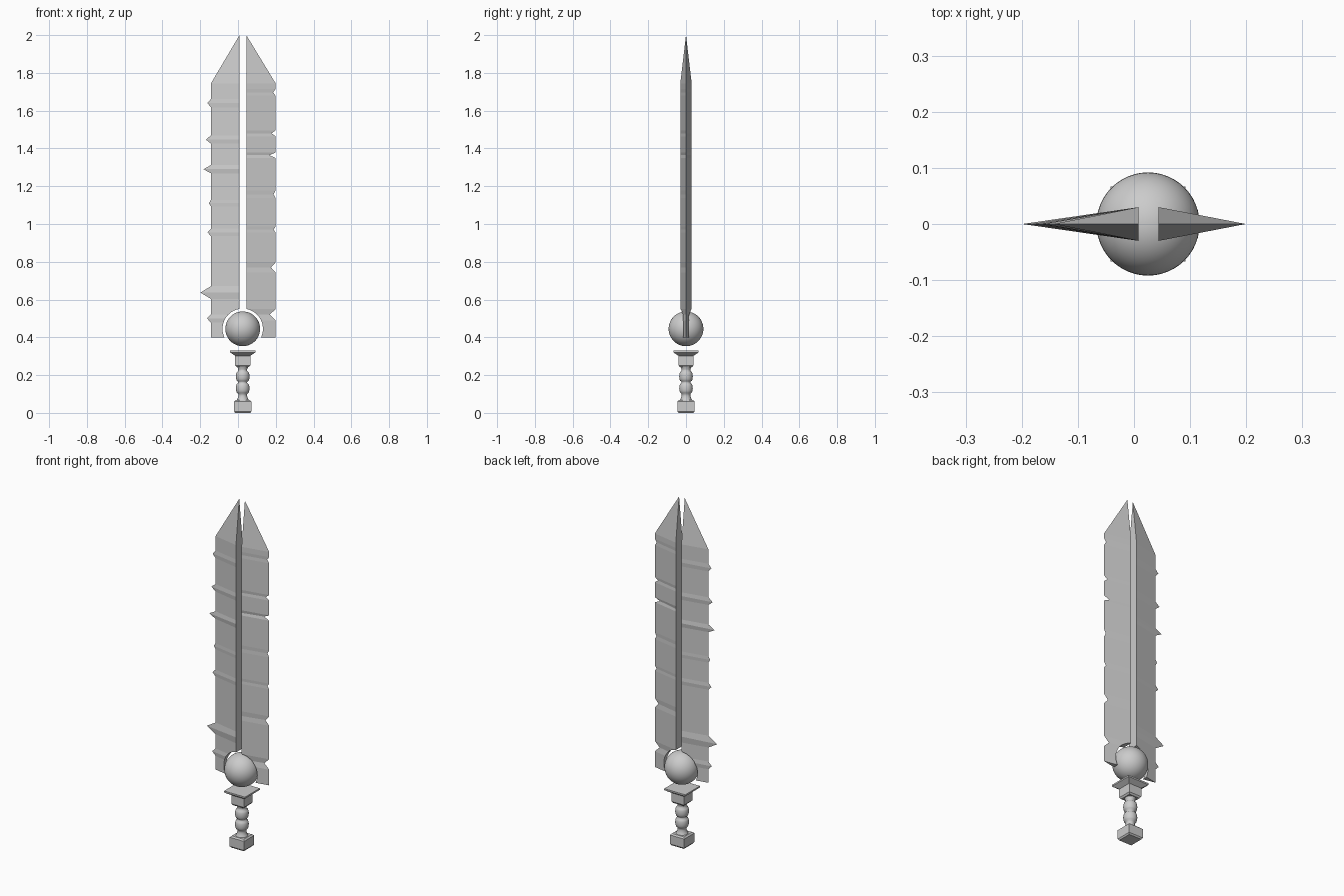
import bpy, bmesh, math

if "Cube" in bpy.data.objects:
    bpy.data.objects.remove(bpy.data.objects["Cube"])

CX = 0.025      # axis of the handle and orb
ORB_Z = 0.445


def make_object(name, bm):
    bmesh.ops.recalc_face_normals(bm, faces=bm.faces)
    mesh = bpy.data.meshes.new(name)
    bm.to_mesh(mesh)
    bm.free()
    ob = bpy.data.objects.new(name, mesh)
    bpy.context.collection.objects.link(ob)
    return ob


def select_only(ob):
    bpy.ops.object.select_all(action='DESELECT')
    ob.select_set(True)
    bpy.context.view_layer.objects.active = ob


def stack(name, profile, sides):
    """Turned shape; with 4 sides the radius is the half width of a square."""
    bm = bmesh.new()
    k = math.sqrt(2) if sides == 4 else 1
    rings = []
    for r, z in profile:
        rings.append([bm.verts.new((CX + k * r * math.cos(a), k * r * math.sin(a), z))
                      for a in (math.tau * (i + 0.5) / sides for i in range(sides))])
    for lo, hi in zip(rings, rings[1:]):
        for i in range(sides):
            j = (i + 1) % sides
            bm.faces.new((lo[i], lo[j], hi[j], hi[i]))
    bm.faces.new(rings[0][::-1])
    bm.faces.new(rings[-1])
    ob = make_object(name, bm)
    if sides > 4:
        select_only(ob)
        bpy.ops.object.shade_smooth_by_angle(angle=math.radians(50))
    return ob


def blade(name, inner, outer, teeth):
    """Wedge blade; teeth are (z, x of tip, half height) along its edge."""
    rows = [(0.40, outer)]
    for z, x, h in teeth:
        rows += [(z - h, outer), (z, x), (z + h, outer)]
    rows.append((1.745, outer))
    bm = bmesh.new()
    rings = [[bm.verts.new(c) for c in ((inner, -0.03, z), (inner, 0.03, z), (x, 0, z))]
             for z, x in rows]
    tip = bm.verts.new((inner, 0, 2.0))
    for lo, hi in zip(rings, rings[1:]):
        for i in range(3):
            j = (i + 1) % 3
            bm.faces.new((lo[i], lo[j], hi[j], hi[i]))
    for i in range(3):
        bm.faces.new((rings[-1][i], rings[-1][(i + 1) % 3], tip))
    bm.faces.new(rings[0])
    ob = make_object(name, bm)
    # round clearance around the orb
    bpy.ops.mesh.primitive_cylinder_add(vertices=64, radius=0.107, depth=0.3,
                                        location=(CX, 0, ORB_Z), rotation=(math.pi / 2, 0, 0))
    cutter = bpy.context.object
    cutter.hide_render = True
    mod = ob.modifiers.new("orb_clearance", 'BOOLEAN')
    mod.operation = 'DIFFERENCE'
    mod.solver = 'EXACT'
    mod.object = cutter
    select_only(ob)
    bpy.ops.object.modifier_apply(modifier=mod.name)
    bpy.data.objects.remove(cutter)
    return ob


# Blade halves: spikes on the left, notches on the right
blade("spiked_blade", 0.008, -0.143, [
    (0.50, -0.164, 0.022), (0.637, -0.199, 0.034), (0.956, -0.162, 0.02),
    (1.11, -0.154, 0.018), (1.29, -0.183, 0.022), (1.447, -0.170, 0.022),
    (1.64, -0.162, 0.022)])
blade("notched_blade", 0.044, 0.199, [
    (0.52, 0.168, 0.03), (0.77, 0.175, 0.027), (0.97, 0.188, 0.016),
    (1.157, 0.188, 0.02), (1.364, 0.167, 0.015), (1.48, 0.178, 0.016),
    (1.697, 0.186, 0.018)])

# Floating orb
bpy.ops.mesh.primitive_uv_sphere_add(segments=48, ring_count=24, radius=0.092,
                                     location=(CX, 0, ORB_Z))
orb = bpy.context.object
orb.name = "orb"
bpy.ops.object.shade_smooth()

# Square guard and pommel
stack("guard", [(0.033, 0.243), (0.04, 0.252), (0.04, 0.302), (0.067, 0.32), (0.067, 0.329)], 4)
stack("pommel", [(0.04, 0.0), (0.046, 0.008), (0.046, 0.06), (0.038, 0.067)], 4)

# Beaded grip: two round swells between flared ends
grip = [(0.034, 0.064), (0.028, 0.075), (0.023, 0.09)]
for centre in (0.13, 0.193):
    for i in range(9):
        t = -1 + i / 4
        grip.append((0.024 + 0.012 * math.sqrt(max(0, 1 - t * t)), centre + 0.029 * t))
grip += [(0.024, 0.231), (0.03, 0.245)]
stack("grip", grip, 32)
